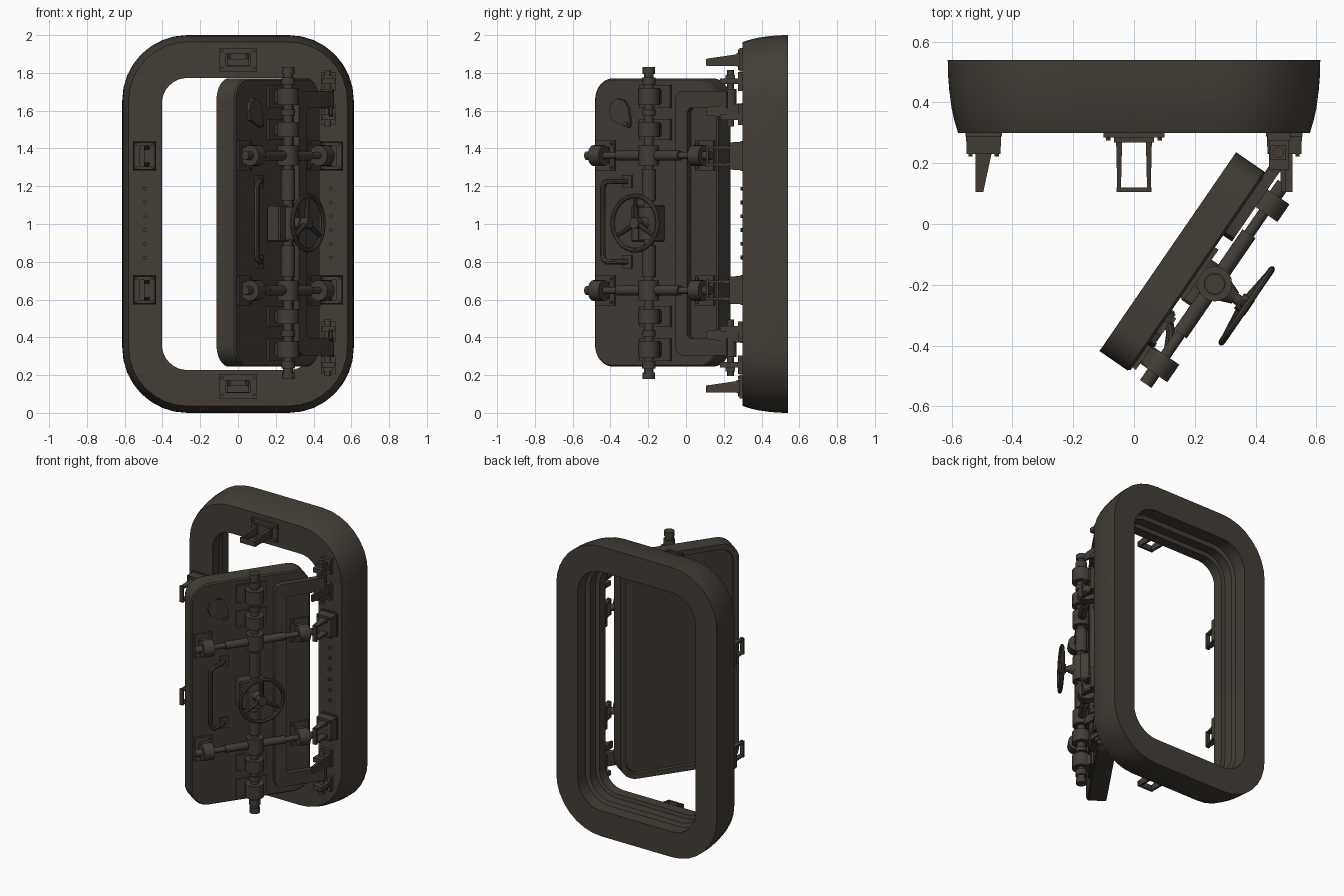
import bpy, bmesh, math
from mathutils import Vector, Matrix

if "Cube" in bpy.data.objects:
    bpy.data.objects.remove(bpy.data.objects["Cube"])

mat = bpy.data.materials.new("dark_bronze_grey")
mat.diffuse_color = (0.056, 0.047, 0.037, 1)
mat.use_nodes = True
mat.node_tree.nodes["Principled BSDF"].inputs["Base Color"].default_value = mat.diffuse_color
MID = 1.005                                   # height of the mirror plane
DOOR = Matrix.Translation((0.210, -0.159, 0)) @ Matrix.Rotation(math.radians(55.5), 4, 'Z')
WORLD = Matrix.Identity(4)


def finish(name, bm, m=WORLD):
    me = bpy.data.meshes.new(name)
    bmesh.ops.recalc_face_normals(bm, faces=bm.faces)
    bm.to_mesh(me)
    bm.free()
    for p in me.polygons:
        p.use_smooth = True
    me.set_sharp_from_angle(angle=math.radians(32))
    me.materials.append(mat)
    ob = bpy.data.objects.new(name, me)
    ob.matrix_world = m
    bpy.context.collection.objects.link(ob)
    return ob


def box(name, lo, hi, m=WORLD, bevel=0.0, taper=1.0, lean=(0, 0)):
    """Block; taper shrinks its front (-y) face in x and z, lean shifts it."""
    bm = bmesh.new()
    bmesh.ops.create_cube(bm, size=1)
    lo, hi = Vector(lo), Vector(hi)
    for v in bm.verts:
        front = v.co.y < 0
        if front:
            v.co.x *= taper
            v.co.z *= taper
        v.co = (lo + hi) / 2 + v.co * (hi - lo)
        if front:
            v.co += Vector((lean[0], 0, lean[1]))
    if bevel:
        bmesh.ops.bevel(bm, geom=bm.edges[:], offset=bevel, segments=1, affect='EDGES')
    return finish(name, bm, m)


def rod(name, p, q, r, m=WORLD, r2=None, n=20):
    p, q = Vector(p), Vector(q)
    d = q - p
    bm = bmesh.new()
    t = Matrix.Translation((p + q) / 2) @ d.to_track_quat('Z', 'Y').to_matrix().to_4x4()
    bmesh.ops.create_cone(bm, cap_ends=True, segments=n, radius1=r,
                          radius2=r if r2 is None else r2, depth=d.length, matrix=t)
    return finish(name, bm, m)


def prism(name, pts, y0, y1, m=WORLD):
    """Outline in x, z pushed from y0 to y1."""
    bm = bmesh.new()
    f = bm.faces.new([bm.verts.new((x, y0, z)) for x, z in pts])
    ext = bmesh.ops.extrude_face_region(bm, geom=[f])
    bmesh.ops.translate(bm, vec=(0, y1 - y0, 0),
                        verts=[g for g in ext['geom'] if isinstance(g, bmesh.types.BMVert)])
    return finish(name, bm, m)


def round_rect(hx, hz, r, n=8):
    out = []
    for k, (sx, sz) in enumerate(((1, 1), (-1, 1), (-1, -1), (1, -1))):
        for i in range(n + 1):
            a = math.pi / 2 * (k + i / n)
            out.append((sx * (hx - r) + r * math.cos(a), sz * (hz - r) + r * math.sin(a)))
    return out


def loft(name, rings, zc, m=WORLD, closed=False):
    """Skin between rounded rectangles given as (half x, half z, radius, y)."""
    bm = bmesh.new()
    loops = [[bm.verts.new((x, y, z + zc)) for x, z in round_rect(hx, hz, r)]
             for hx, hz, r, y in rings]
    n = len(loops[0])
    for a, b in zip(loops, loops[1:] + (loops[:1] if closed else [])):
        for i in range(n):
            bm.faces.new((a[i], a[(i + 1) % n], b[(i + 1) % n], b[i]))
    if not closed:
        bm.faces.new(loops[0])
        bm.faces.new(loops[-1])
    return finish(name, bm, m)


def pipe(name, pts, r, m):
    """Bent round bar."""
    cu = bpy.data.curves.new(name, 'CURVE')
    cu.dimensions, cu.bevel_depth, cu.bevel_resolution, cu.use_fill_caps = '3D', r, 3, True
    sp = cu.splines.new('POLY')
    sp.points.add(len(pts) - 1)
    for s, p in zip(sp.points, pts):
        s.co = (*p, 1)
    ob = bpy.data.objects.new(name + "_path", cu)
    bpy.context.collection.objects.link(ob)
    bm = bmesh.new()
    bm.from_mesh(ob.to_mesh())
    ob.to_mesh_clear()
    bpy.data.objects.remove(ob)
    return finish(name, bm, m)


def P(u, w, z):                               # u across the door, w out of its face
    return (u, -w, z)


# Hatch frame: outer bulge, flat front, stepped opening
profile = [(0, .54), (.001, .49), (.005, .44), (.013, .38), (.022, .34), (.034, .30),
           (.21, .30), (.21, .37), (.186, .375), (.186, .44), (.162, .45), (.162, .54)]
loft("hatch_frame", [(.613 - d, 1.0 - d * 1.08, .345 - d, y) for d, y in profile], 1.0, closed=True)

# Door slab with softened front edge and recessed back
loft("door_slab", [(.355, .722, .085, .106), (.36, .727, .09, .12), (.397, .763, .115, .12),
                   (.397, .763, .115, .008), (.389, .755, .107, 0)], 1.008, DOOR)

# Keepers on the frame: thick base and tapered fork at the sides
for sx in (-1, 1):
    for z in (1.36, .65):
        x = sx * .495
        box("side_keeper_plate", (x - .06, .288, z - .08), (x + .06, .302, z + .08))
        box("side_keeper_base", (x - .058, .23, z - .075), (x + .058, .30, z + .075), taper=.96)
        for s in (-1, 1):
            box("side_keeper_prong", (x - .027, .11, z + s * .045 - .01),
                (x + .027, .235, z + s * .045 + .01), taper=.5, lean=(sx * .0135, 0))
            for sb in (-1, 1):
                rod("keeper_bolt", (x + sb * .043, .222, z + s * .062),
                    (x + sb * .043, .24, z + s * .062), .008, n=6)
        box("side_keeper_end", (x + sx * .0135 - .0135, .105, z - .055),
            (x + sx * .0135 + .0135, .12, z + .055))
    for i in range(6):
        rod("frame_rivet", (sx * .492, .305, .822 + i * .073), (sx * .492, .288, .822 + i * .073), .01, n=10)

# Keepers at the top and bottom middle
for z in (1.87, .14):
    box("end_keeper_plate", (-.1, .284, z - .063), (.1, .302, z + .063))
    box("end_keeper_foot", (-.065, .268, z - .035), (.065, .29, z + .035))
    for s in (-1, 1):
        box("end_keeper_prong", (s * .049 - .01, .11, z - .033), (s * .049 + .01, .28, z + .03),
            taper=.6, lean=(0, -.012))
        for sz in (-1, 1):
            rod("keeper_bolt", (s * .085, .274, z + sz * .045), (s * .085, .29, z + sz * .045), .009, n=6)
    box("end_keeper_end", (-.058, .105, z - .032), (.058, .12, z + .004))

# Hinge sets on the frame, mirrored up and down
HX, HY = .475, .235
for s in (-1, 1):
    def Z(h): return MID + s * h
    def zbox(name, x0, x1, y0, y1, h0, h1, m=WORLD, **k):
        a, b = sorted((Z(h0), Z(h1)))
        return box(name, (x0, y0, a), (x1, y1, b), m, **k)
    rod("hinge_pin", (HX, HY, Z(.51)), (HX, HY, Z(.81)), .018)
    zbox("hinge_upper_lug", HX - .03, HX + .035, .18, .30, .735, .765)
    zbox("hinge_upper_nut", HX - .025, HX + .025, .21, .26, .765, .785)
    zbox("hinge_lower_lug", HX - .03, HX + .035, .18, .30, .545, .575)
    zbox("hinge_upper_base", HX - .035, HX + .04, .275, .302, .70, .80)
    zbox("hinge_lower_base", HX - .035, HX + .04, .275, .302, .52, .63)
    zbox("hinge_stop", HX + .002, HX + .03, .105, .30, .55, .635, taper=.5)
    rod("hinge_knuckle", (HX, HY, Z(.605)), (HX, HY, Z(.71)), .032)

# Hinge strap: C-shaped plate on the door reaching the pins
half = [(.477, .70), (.19, .70), (.16, .685), (.147, .655)]
inner = [(.225, .59), (.24, .61), (.477, .61)]
top = [(x, MID + h) for x, h in half]
strap = top + [(x, 2 * MID - z) for x, z in reversed(top)]
strap += [(x, MID - h) for x, h in reversed(inner)] + [(x, MID + h) for x, h in inner]
prism("hinge_strap", strap, -.035, .005, DOOR)

# Vertical lock shaft
AX = .067
rod("lock_shaft", P(0, AX, .19), P(0, AX, 1.82), .026, DOOR)
for s in (-1, 1):
    def Q(h, u=0, w=AX): return P(u, w, MID + s * h)
    for name, a, b, r in (("shaft_tip", .79, .825, .033), ("shaft_end_sleeve", .73, .77, .036),
                          ("guide_collar", .625, .715, .058), ("shaft_ring", .57, .60, .036),
                          ("guide_collar", .455, .535, .058), ("junction_hub", .305, .41, .055),
                          ("shaft_sleeve", .12, .285, .037)):
        rod(name, Q(a), Q(b), r, DOOR)
    for a, b in ((.625, .715), (.455, .535)):
        z0, z1 = sorted((MID + s * a, MID + s * b))
        box("guide_foot", P(-.045, .06, z0 + .01), P(.045, 0, z1 - .01), DOOR)
        box("guide_plate", P(-.1, .014, z0 - .015), P(.1, 0, z1 + .015), DOOR)

    # Cross locking bars with sleeves, guide rings and tips
    zc = MID + s * .357
    rod("locking_bar", P(-.39, AX, zc), P(.40, AX, zc), .018, DOOR)
    for e in (-1, 1):
        rod("bar_sleeve", P(e * .05, AX, zc), P(e * .2, AX, zc), .026, DOOR)
        rod("bar_ring", P(e * .285, AX, zc), P(e * .355, AX, zc), .055, DOOR)
        rod("bar_tip", P(e * .355, AX, zc), P(e * .40, AX, zc), .023, DOOR)
        box("ring_foot", P(e * .32 - .03, .06, zc - .045), P(e * .32 + .03, 0, zc + .045), DOOR)
        box("ring_plate", P(e * .32 - .06, .014, zc - .08), P(e * .32 + .06, 0, zc + .08), DOOR)
        for b in (-1, 1):
            rod("ring_bolt", P(e * .32 - e * .043, .022, zc + b * .062),
                P(e * .32 - e * .043, .01, zc + b * .062), .009, DOOR, n=6)

# Gear box behind the wheel
box("gear_box", P(-.105, .085, .905), P(.06, 0, 1.10), DOOR, bevel=.008)
rod("gear_housing", P(0, AX, .915), P(0, AX, 1.09), .055, DOOR)
rod("wheel_axle_cone", P(0, .09, MID), P(0, .15, MID), .045, DOOR, r2=.022)
rod("wheel_axle", P(0, .14, MID), P(0, .205, MID), .018, DOOR)

# Hand wheel with three spokes
bm = bmesh.new()
N, M = 32, 8
g = []
for i in range(N):
    a = 2 * math.pi * i / N
    row = []
    for j in range(M):
        b = 2 * math.pi * j / M
        rr = .144 + .013 * math.cos(b)
        row.append(bm.verts.new(P(rr * math.cos(a), .195 + .011 * math.sin(b), MID + rr * math.sin(a))))
    g.append(row)
for i in range(N):
    for j in range(M):
        bm.faces.new((g[i][j], g[(i + 1) % N][j], g[(i + 1) % N][(j + 1) % M], g[i][(j + 1) % M]))
finish("wheel_rim", bm, DOOR)
rod("wheel_hub", P(0, .165, MID), P(0, .208, MID), .03, DOOR)
for k in range(3):
    a = math.radians(90 + 120 * k)
    rod("wheel_spoke", P(0, .183, MID), P(.14 * math.cos(a), .193, MID + .14 * math.sin(a)),
        .016, DOOR, r2=.01, n=10)

# Pull handle with mounting pads
zs = (.80, 1.225)
pts = [(-.18, .005, zs[0]), (-.215, .04, zs[0]), (-.27, .067, zs[0]), (-.288, .067, zs[0] + .012),
       (-.295, .067, zs[0] + .035)]
pts += [(u, w, zs[0] + zs[1] - z) for u, w, z in reversed(pts)]
pipe("pull_handle", [P(*p) for p in pts], .015, DOOR)
for z in zs:
    box("handle_pad", P(-.21, .012, z - .035), P(-.15, 0, z + .035), DOOR)

# Teardrop peephole cover with its pivot
drop = [(-.29, 1.60), (-.275, 1.645), (-.24, 1.665), (-.195, 1.655), (-.17, 1.62), (-.155, 1.54),
        (-.16, 1.515), (-.18, 1.51), (-.275, 1.55)]
prism("peephole_cover", drop, -.018, .002, DOOR)
rod("peephole_pivot", P(-.178, .028, 1.53), P(-.178, .01, 1.53), .012, DOOR, n=12)
